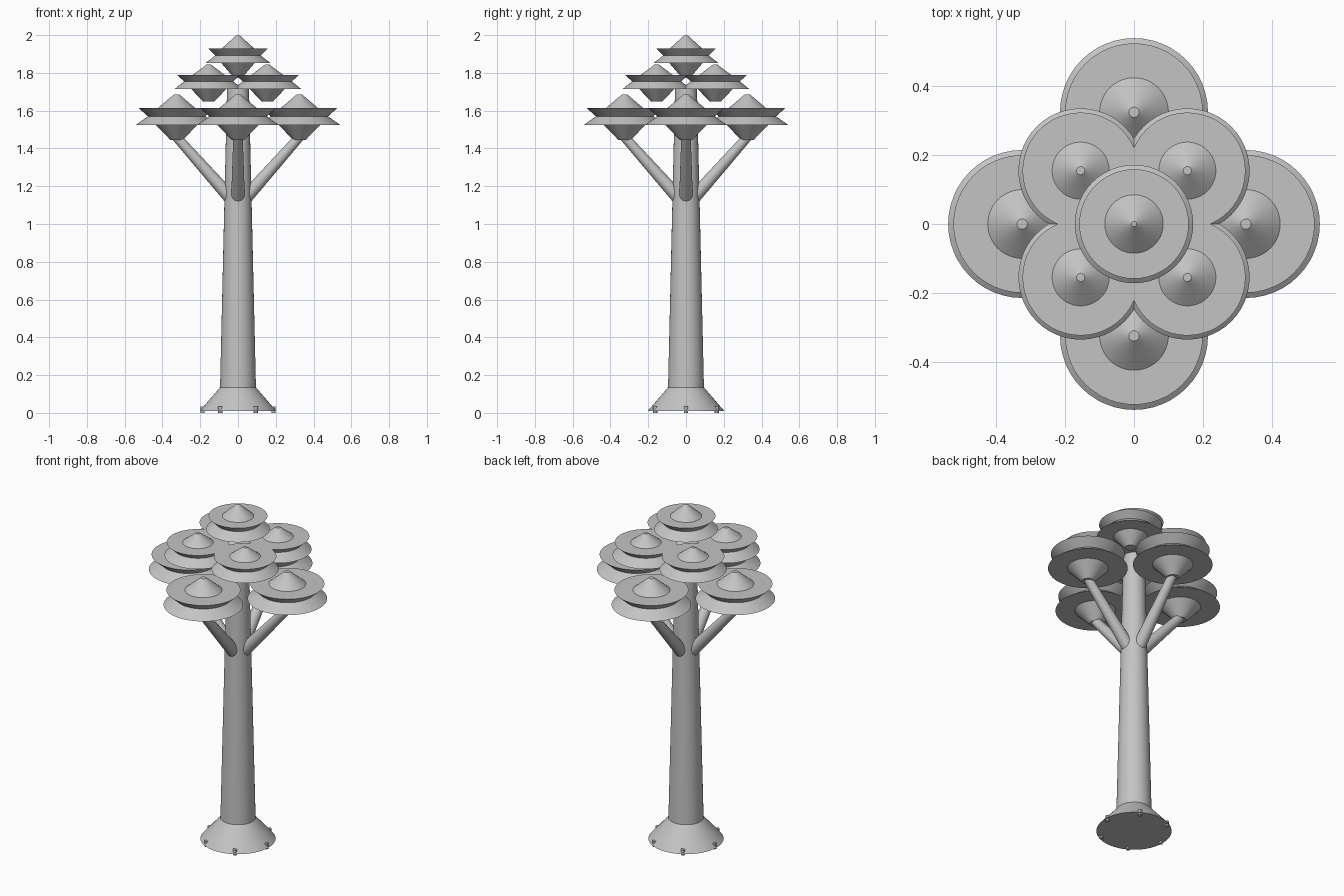
import bpy
import bmesh
import math
from mathutils import Vector

cube = bpy.data.objects.get("Cube")
if cube:
    bpy.data.objects.remove(cube, do_unlink=True)

# Single plain grey finish
grey = bpy.data.materials.new("plain_grey")
grey.use_nodes = True
grey.diffuse_color = (0.55, 0.55, 0.55, 1)
grey.node_tree.nodes["Principled BSDF"].inputs["Base Color"].default_value = grey.diffuse_color


def lathe(name, profile, location=(0, 0, 0), axis=(0, 0, 1), sides=48):
    """Revolve (radius, height) points from bottom to top, with closed ends."""
    bm = bmesh.new()
    rings = []
    for r, z in profile:
        angles = [math.tau * i / sides for i in range(sides)]
        rings.append([bm.verts.new((r * math.cos(a), r * math.sin(a), z)) for a in angles])
    for low, high in zip(rings, rings[1:]):
        for i in range(sides):
            j = (i + 1) % sides
            bm.faces.new((low[i], low[j], high[j], high[i]))
    bm.faces.new(rings[0][::-1])
    bm.faces.new(rings[-1])
    mesh = bpy.data.meshes.new(name)
    bm.to_mesh(mesh)
    bm.free()
    mesh.materials.append(grey)
    obj = bpy.data.objects.new(name, mesh)
    obj.location = location
    obj.rotation_mode = "QUATERNION"
    obj.rotation_quaternion = Vector((0, 0, 1)).rotation_difference(Vector(axis))
    bpy.context.collection.objects.link(obj)
    bpy.ops.object.select_all(action="DESELECT")
    obj.select_set(True)
    bpy.context.view_layer.objects.active = obj
    bpy.ops.object.shade_smooth_by_angle(angle=math.radians(30))
    return obj


def ring(count, radius, start=0.0):
    for i in range(count):
        a = start + math.tau * i / count
        yield i + 1, radius * math.cos(a), radius * math.sin(a)


# Flared foot and tapering trunk
lathe("foot", [(0.203, 0.01), (0.095, 0.135)])
lathe("trunk", [(0.095, 0.135), (0.058, 1.72)])

# Bolts around the rim of the foot
for n, x, y in ring(6, 0.188):
    lathe(f"foot_bolt_{n}", [(0.011, 0), (0.011, 0.033)], (x, y, 0), sides=12)

# Canopies: lower cone, flat underside, pinched rim, flat top, upper cone
large = [(0.033, 1.445), (0.11, 1.525), (0.215, 1.525), (0.152, 1.57),
         (0.2, 1.613), (0.1, 1.613), (0.015, 1.685)]
medium = [(0.03, 1.648), (0.092, 1.714), (0.181, 1.714), (0.13, 1.755),
          (0.169, 1.79), (0.083, 1.79), (0.012, 1.844)]
small = [(0.035, 1.79), (0.088, 1.852), (0.172, 1.852), (0.12, 1.892),
         (0.159, 1.93), (0.085, 1.93), (0.008, 2.0)]

for n, x, y in ring(4, 0.325):
    lathe(f"large_canopy_{n}", large, (x, y, 0))
for n, x, y in ring(4, 0.155 * math.sqrt(2), math.pi / 4):
    lathe(f"medium_canopy_{n}", medium, (x, y, 0))
lathe("top_canopy", small)

# Slanted branches holding the large canopies
for n, x, y in ring(4, 1):
    start = Vector((0.045 * x, 0.045 * y, 1.145))
    end = Vector((0.325 * x, 0.325 * y, 1.46))
    span = end - start
    lathe(f"branch_{n}", [(0.036, 0), (0.025, span.length)], start, span.normalized(), sides=32)
